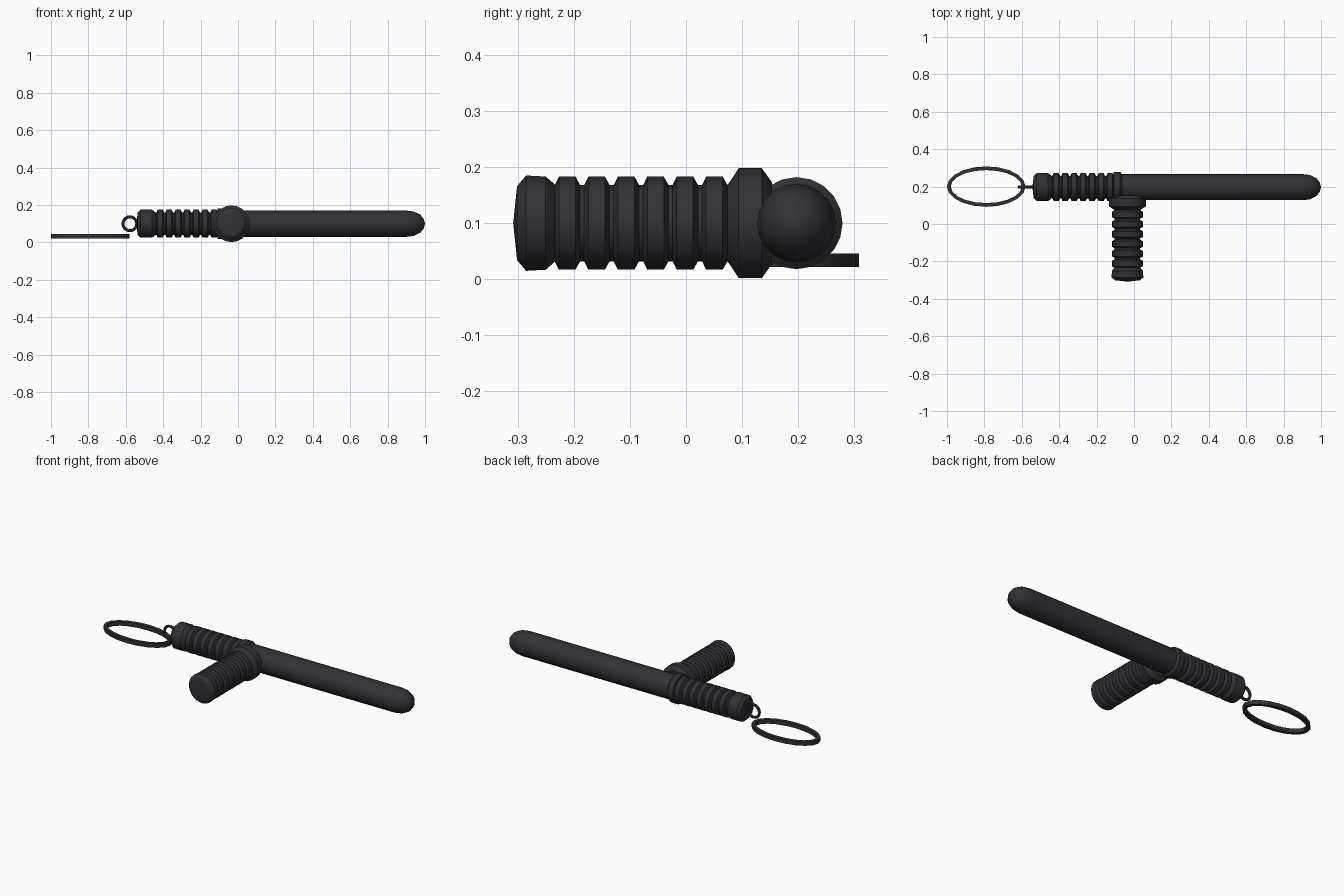
import bpy, bmesh, math

if "Cube" in bpy.data.objects:
    bpy.data.objects.remove(bpy.data.objects["Cube"], do_unlink=True)

# One matte black rubber for everything
black = bpy.data.materials.new("matte_black")
black.use_nodes = True
black.diffuse_color = (0.03, 0.03, 0.037, 1)
bsdf = black.node_tree.nodes["Principled BSDF"]
bsdf.inputs["Base Color"].default_value = black.diffuse_color
bsdf.inputs["Roughness"].default_value = 0.6


def lathe(name, profile, axis, loc, sides=20, stretch=0, closed=False):
    """Turn (height, radius) points about an axis; stretch lengthens one radius."""
    bm = bmesh.new()
    rows = []
    for i in range(sides):
        t = math.tau * i / sides
        row = []
        for h, r in profile:
            a, b = (r + stretch) * math.cos(t), r * math.sin(t)
            co = {"x": (h, a, b), "y": (a, h, b), "z": (a, b, h)}[axis]
            row.append(bm.verts.new(co))
        rows.append(row)
    count = len(profile)
    for i in range(sides):
        p, q = rows[i], rows[(i + 1) % sides]
        for j in range(count if closed else count - 1):
            k = (j + 1) % count
            bm.faces.new((p[j], p[k], q[k], q[j]))
    bmesh.ops.remove_doubles(bm, verts=bm.verts, dist=0.0001)
    bmesh.ops.recalc_face_normals(bm, faces=bm.faces)
    mesh = bpy.data.meshes.new(name)
    bm.to_mesh(mesh)
    bm.free()
    mesh.materials.append(black)
    obj = bpy.data.objects.new(name, mesh)
    obj.location = loc
    bpy.context.collection.objects.link(obj)
    bpy.ops.object.select_all(action="DESELECT")
    obj.select_set(True)
    bpy.context.view_layer.objects.active = obj
    bpy.ops.object.shade_smooth_by_angle(angle=math.radians(32))
    return obj


def ribs(start, pitch, count, outer, inner):
    """Profile points for a row of bevelled grip ribs."""
    points = []
    for i in range(count):
        s = start + i * pitch
        points += [(s + pitch * f, r) for f, r in
                   ((0.06, inner), (0.2, outer), (0.76, outer), (0.92, inner))]
    return points


ROD_Y, MID_Z, HANDLE_X = 0.197, 0.1, -0.035

# Long shaft with rounded tip
lathe("shaft", [(-0.09, 0), (-0.09, 0.07), (0.9, 0.07), (0.94, 0.065),
                (0.975, 0.048), (0.993, 0.025), (1, 0)], "x", (0, ROD_Y, MID_Z))

# Rear grip: end cap, ribs and collar
rear = [(-0.543, 0), (-0.537, 0.058), (-0.52, 0.075), (-0.46, 0.075), (-0.44, 0.06)]
rear += ribs(-0.439, 0.048, 7, 0.075, 0.06)
rear += [(-0.112, 0.06), (-0.108, 0.082), (-0.075, 0.082), (-0.065, 0.07), (-0.065, 0)]
lathe("rear_grip", rear, "x", (0, ROD_Y, MID_Z))

# Side handle: end cap, ribs and wide flange against the shaft
side = [(-0.308, 0), (-0.301, 0.066), (-0.285, 0.085), (-0.25, 0.083), (-0.235, 0.07)]
side += ribs(-0.237, 0.0525, 6, 0.083, 0.068)
side += [(0.079, 0.075), (0.094, 0.098), (0.135, 0.098), (0.153, 0.073), (0.153, 0)]
lathe("side_handle", side, "y", (HANDLE_X, 0, MID_Z))

# Small upright loop screwed into the grip
loop = [(0.009 * math.sin(math.tau * i / 6), 0.037 + 0.008 * math.cos(math.tau * i / 6))
        for i in range(6)]
lathe("small_loop", loop, "y", (-0.578, ROD_Y, MID_Z), closed=True)

# Large flat oval wrist ring
band = [(-0.012, 0.088), (-0.012, 0.108), (0.012, 0.108), (0.012, 0.088)]
lathe("wrist_ring", band, "z", (-0.79, 0.2, 0.034), stretch=0.102, closed=True)
